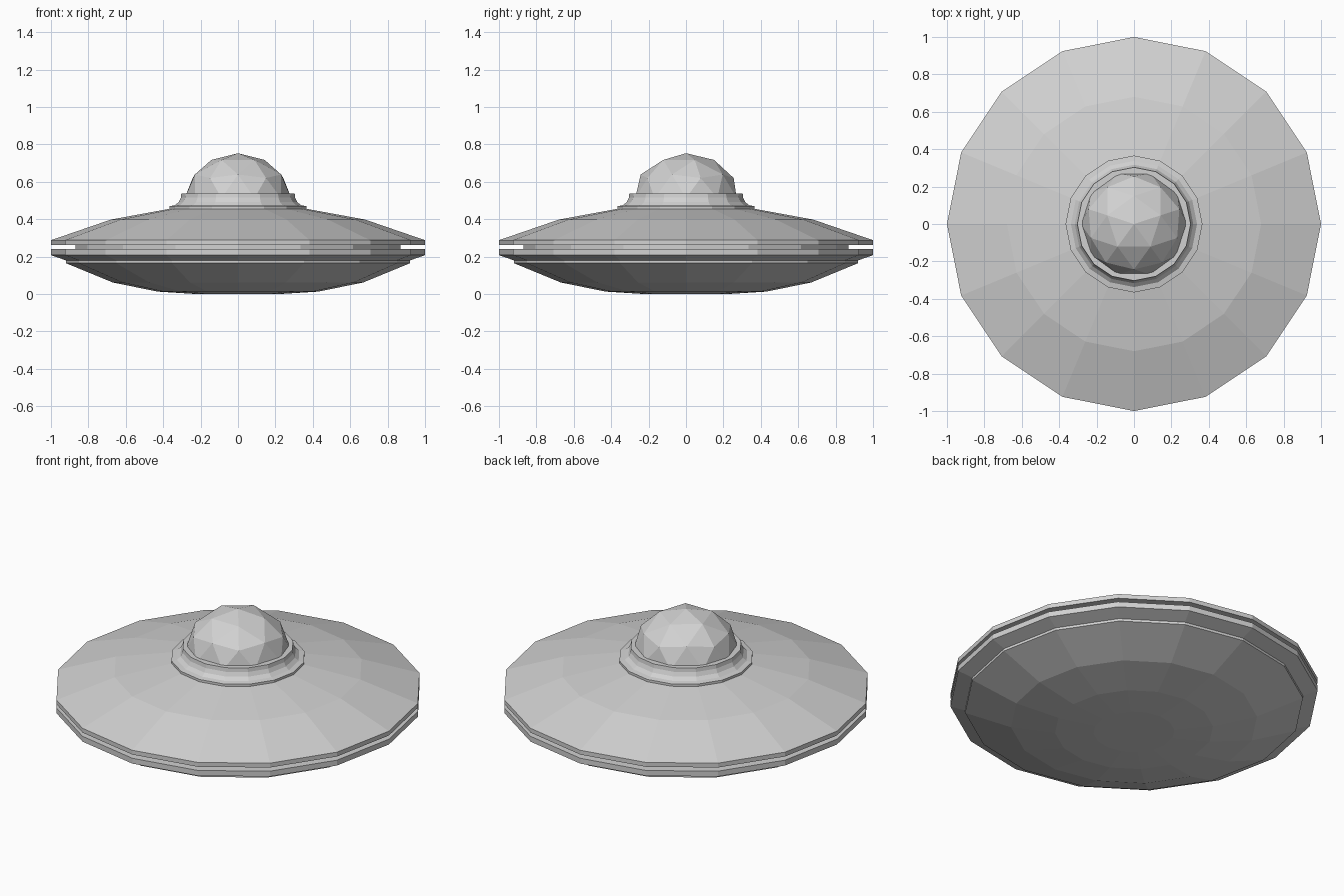
import bpy, bmesh, math
from mathutils import Matrix

cube = bpy.data.objects.get("Cube")
if cube:
    bpy.data.objects.remove(cube, do_unlink=True)

SIDES = 16

# One plain grey metal for the whole craft
grey = bpy.data.materials.new("grey_metal")
grey.use_nodes = True
colour = (0.64, 0.64, 0.64, 1)
grey.diffuse_color = colour
grey.node_tree.nodes["Principled BSDF"].inputs["Base Color"].default_value = colour


def finish(name, bm):
    bmesh.ops.recalc_face_normals(bm, faces=bm.faces)
    mesh = bpy.data.meshes.new(name)
    bm.to_mesh(mesh)
    bm.free()
    mesh.materials.append(grey)
    obj = bpy.data.objects.new(name, mesh)
    bpy.context.collection.objects.link(obj)
    return obj


def lathe(name, profile):
    """Turn a (radius, height) profile into a faceted solid, capped at both ends."""
    bm = bmesh.new()
    rings = []
    for r, z in profile:
        angles = [math.tau * i / SIDES for i in range(SIDES)]
        rings.append([bm.verts.new((r * math.cos(a), r * math.sin(a), z)) for a in angles])
    for low, high in zip(rings, rings[1:]):
        for i in range(SIDES):
            j = (i + 1) % SIDES
            bm.faces.new((low[i], low[j], high[j], high[i]))
    bm.faces.new(rings[0])
    bm.faces.new(rings[-1])
    return finish(name, bm)


# Hull, from the belly upwards
lathe("belly", [(0.22, 0), (0.43, 0.013), (0.67, 0.062), (0.92, 0.165), (0.92, 0.18)])
lathe("lower_rim", [(0.92, 0.18), (1, 0.208), (1, 0.24)])
lathe("rim_groove", [(0.87, 0.235), (0.87, 0.267)])
lathe("upper_hull", [(1, 0.262), (1, 0.288), (0.68, 0.398), (0.36, 0.457)])

# Flared collar under the dome
lathe("dome_collar", [(0.366, 0.45), (0.366, 0.47), (0.337, 0.475), (0.317, 0.492),
                      (0.306, 0.515), (0.303, 0.538), (0.27, 0.538)])

# Faceted half dome
bm = bmesh.new()
bmesh.ops.create_icosphere(bm, subdivisions=2, radius=1)
lower = [v for v in bm.verts if v.co.z < -0.01]
bmesh.ops.delete(bm, geom=lower, context="VERTS")
bmesh.ops.rotate(bm, verts=bm.verts, cent=(0, 0, 0), matrix=Matrix.Rotation(math.pi / 2, 3, "Z"))
bmesh.ops.scale(bm, verts=bm.verts, vec=(0.285, 0.285, 0.24))
bmesh.ops.translate(bm, verts=bm.verts, vec=(0, 0, 0.513))
finish("dome", bm)
